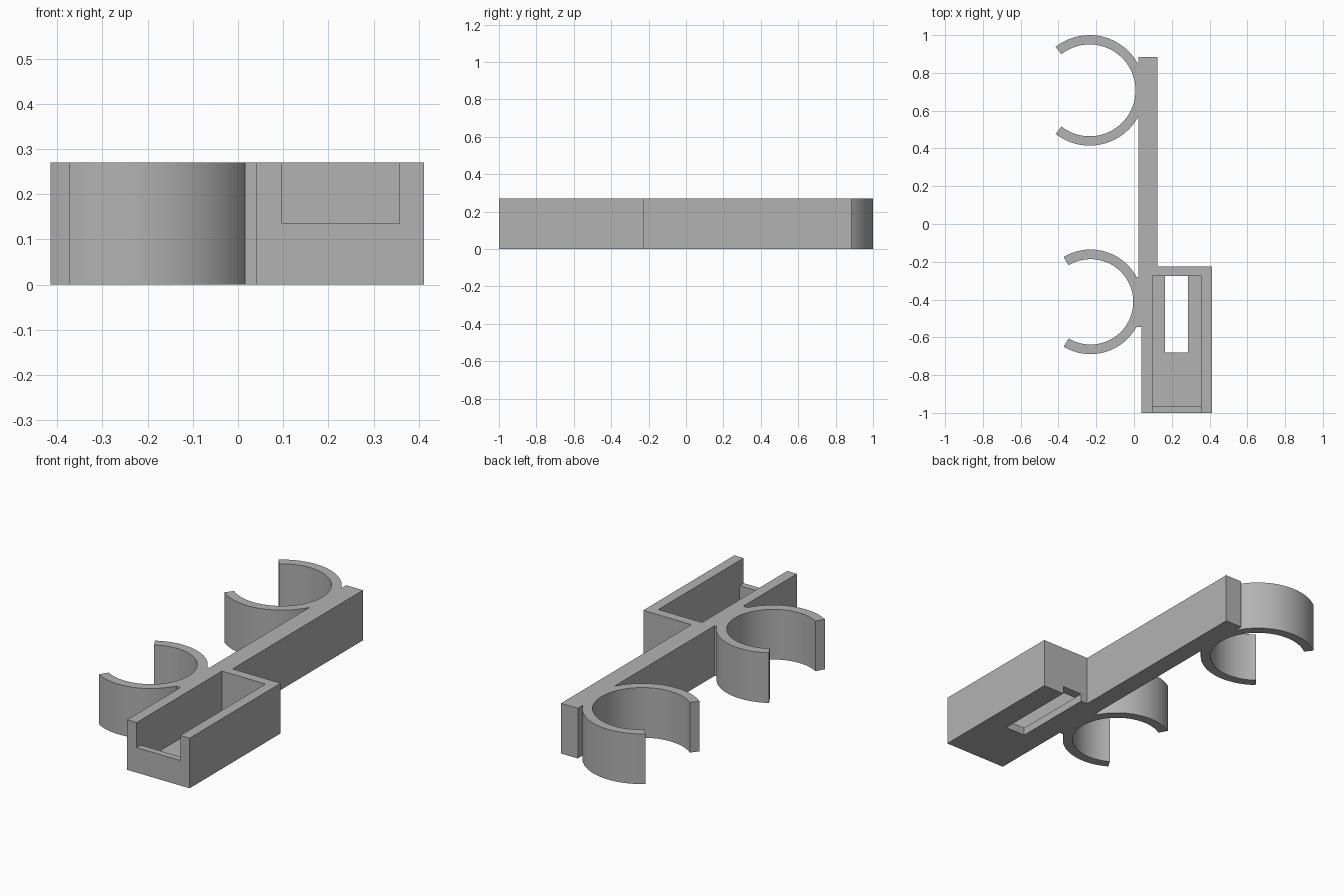
import bpy
import bmesh
from math import cos, sin, radians

cube = bpy.data.objects.get("Cube")
if cube:
    bpy.data.objects.remove(cube, do_unlink=True)

HEIGHT = 0.27

grey = bpy.data.materials.new("plain grey")
grey.use_nodes = True
colour = (0.45, 0.45, 0.45, 1)
grey.diffuse_color = colour
grey.node_tree.nodes["Principled BSDF"].inputs["Base Color"].default_value = colour


def extrude(name, outline, low=0, high=HEIGHT):
    """Extrude a flat outline upwards into a solid."""
    bm = bmesh.new()
    face = bm.faces.new([bm.verts.new((x, y, low)) for x, y in outline])
    top = bmesh.ops.extrude_face_region(bm, geom=[face])["geom"]
    bmesh.ops.translate(bm, vec=(0, 0, high - low),
                        verts=[g for g in top if isinstance(g, bmesh.types.BMVert)])
    bmesh.ops.recalc_face_normals(bm, faces=bm.faces)
    mesh = bpy.data.meshes.new(name)
    bm.to_mesh(mesh)
    bm.free()
    mesh.materials.append(grey)
    obj = bpy.data.objects.new(name, mesh)
    bpy.context.collection.objects.link(obj)
    return obj


def block(name, x0, x1, y0, y1, low=0, high=HEIGHT):
    return extrude(name, [(x0, y0), (x1, y0), (x1, y1), (x0, y1)], low, high)


def select(obj):
    bpy.ops.object.select_all(action="DESELECT")
    obj.select_set(True)
    bpy.context.view_layer.objects.active = obj


def cut(obj, cutter):
    select(obj)
    mod = obj.modifiers.new("cut", "BOOLEAN")
    mod.operation = "DIFFERENCE"
    mod.solver = "EXACT"
    mod.object = cutter
    bpy.ops.object.modifier_apply(modifier=mod.name)


def clip(name, x, y, outer, inner, opening, steps=56):
    """C-shaped ring that opens towards -x."""
    angles = [radians(opening * (2 * i / steps - 1)) for i in range(steps + 1)]
    outline = [(x + outer * cos(a), y + outer * sin(a)) for a in angles]
    outline += [(x + inner * cos(a), y + inner * sin(a)) for a in reversed(angles)]
    return extrude(name, outline)


# Long arm with a shallow pad behind each clip
arm = extrude("arm", [
    (0.125, 0.885), (0.025, 0.885), (0.025, 0.84), (0.018, 0.84),
    (0.018, 0.575), (0.025, 0.575), (0.025, -0.28), (0.015, -0.28),
    (0.015, -0.545), (0.04, -0.545), (0.04, -0.225), (0.125, -0.225)])

# Tray, still solid so the clips can be trimmed against it
tray = block("tray", 0.04, 0.412, -1, -0.225)

# Clips, trimmed where they meet the arm and tray
clips = [clip("back_clip", -0.235, 0.7075, 0.2925, 0.243, 128),
         clip("front_clip", -0.23, -0.412, 0.277, 0.226, 121)]
for ring in clips:
    cut(ring, arm)
    cut(ring, tray)
    select(ring)
    bpy.ops.object.shade_smooth_by_angle(angle=radians(30))

# Pocket, lowered front lip, and floor slot running out through the back
FLOOR = 0.042
cutters = [block("pocket_cutter", 0.097, 0.357, -0.965, -0.275, FLOOR, 0.4),
           block("lip_cutter", 0.097, 0.357, -1.1, -0.9, 0.135, 0.4),
           block("slot_cutter", 0.165, 0.285, -0.68, -0.1, -0.1, FLOOR)]
for cutter in cutters:
    cut(tray, cutter)
    bpy.data.objects.remove(cutter, do_unlink=True)
